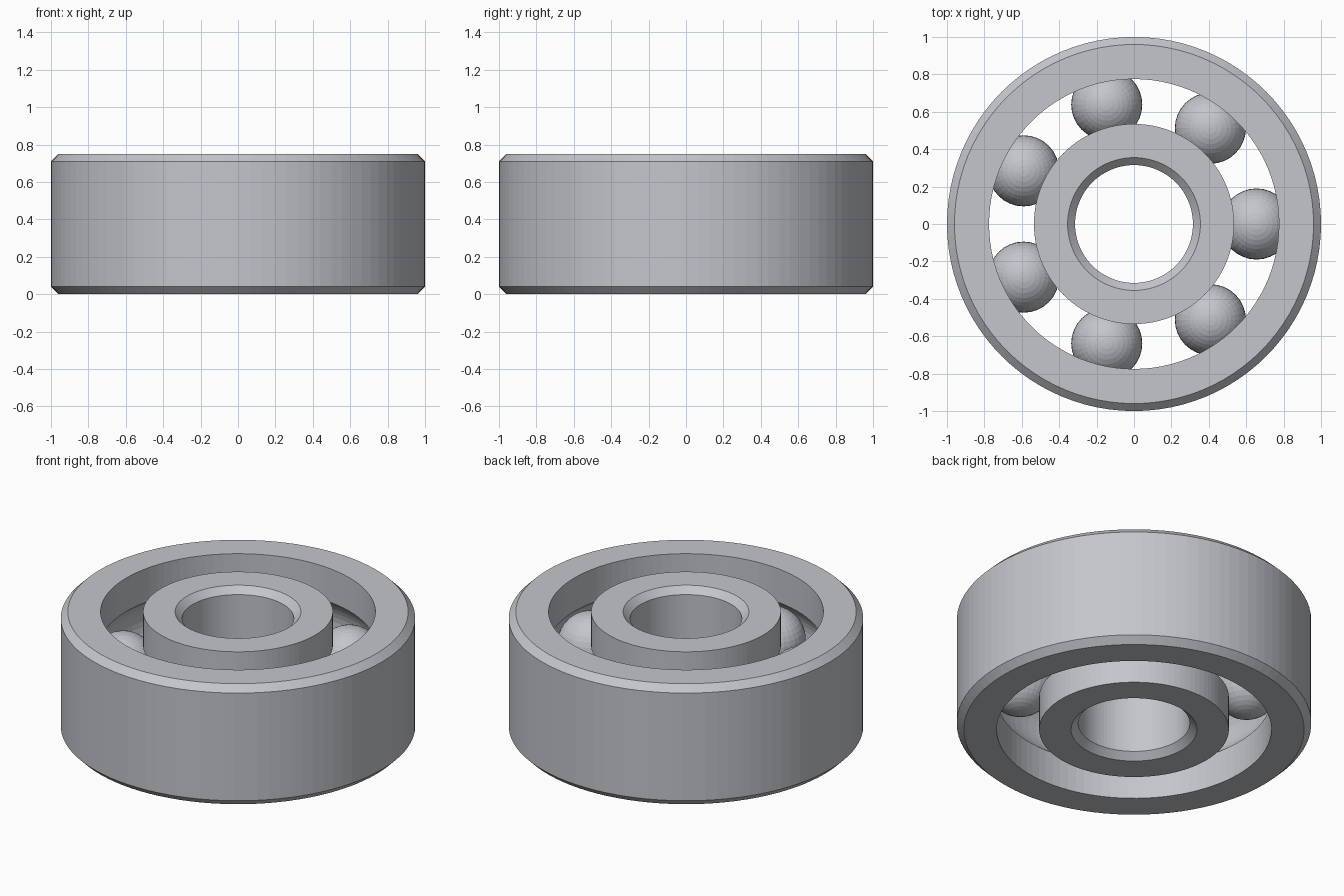
import bpy
import bmesh
from math import cos, sin, pi, acos

cube = bpy.data.objects.get("Cube")
if cube:
    bpy.data.objects.remove(cube, do_unlink=True)

HEIGHT = 0.75
MID = HEIGHT / 2
CHAMFER = 0.04
PITCH = 0.655        # radius of the circle the balls sit on
BALL = 0.19
GROOVE = 0.205       # radius of the raceway cross-section
SEGMENTS = 96
BALLS = 7

steel = bpy.data.materials.new("steel grey")
steel.use_nodes = True
colour = (0.55, 0.565, 0.60, 1)
steel.diffuse_color = colour
steel.node_tree.nodes["Principled BSDF"].inputs["Base Color"].default_value = colour


def finish(bm, name):
    bmesh.ops.recalc_face_normals(bm, faces=bm.faces)
    mesh = bpy.data.meshes.new(name)
    bm.to_mesh(mesh)
    bm.free()
    mesh.materials.append(steel)
    obj = bpy.data.objects.new(name, mesh)
    bpy.context.collection.objects.link(obj)
    return obj


def ring(name, plain, grooved, side):
    """Turn a closed profile: chamfered wall at plain, raceway wall at grooved.
    side is +1 when the plain wall is the outer one."""
    lip = plain - side * CHAMFER
    profile = [(grooved, 0), (lip, 0), (plain, CHAMFER),
               (plain, HEIGHT - CHAMFER), (lip, HEIGHT), (grooved, HEIGHT)]
    # raceway arc, from its upper edge to its lower edge
    half = acos(abs(grooved - PITCH) / GROOVE)
    steps = 12
    for i in range(steps + 1):
        a = half - 2 * half * i / steps
        profile.append((PITCH + side * GROOVE * cos(a), MID + GROOVE * sin(a)))
    bm = bmesh.new()
    loops = []
    for s in range(SEGMENTS):
        t = 2 * pi * s / SEGMENTS
        loops.append([bm.verts.new((r * cos(t), r * sin(t), z)) for r, z in profile])
    n = len(profile)
    for s in range(SEGMENTS):
        a, b = loops[s], loops[(s + 1) % SEGMENTS]
        for i in range(n):
            j = (i + 1) % n
            bm.faces.new((a[i], b[i], b[j], a[j]))
    return finish(bm, name)


# Outer and inner rings
ring("outer_ring", 1.0, 0.775, 1)
ring("inner_ring", 0.315, 0.535, -1)

# Balls, evenly spaced in the raceway
for k in range(BALLS):
    bm = bmesh.new()
    bmesh.ops.create_uvsphere(bm, u_segments=32, v_segments=20, radius=BALL)
    ball = finish(bm, f"ball_{k + 1}")
    t = 2 * pi * k / BALLS
    ball.location = (PITCH * cos(t), PITCH * sin(t), MID)
